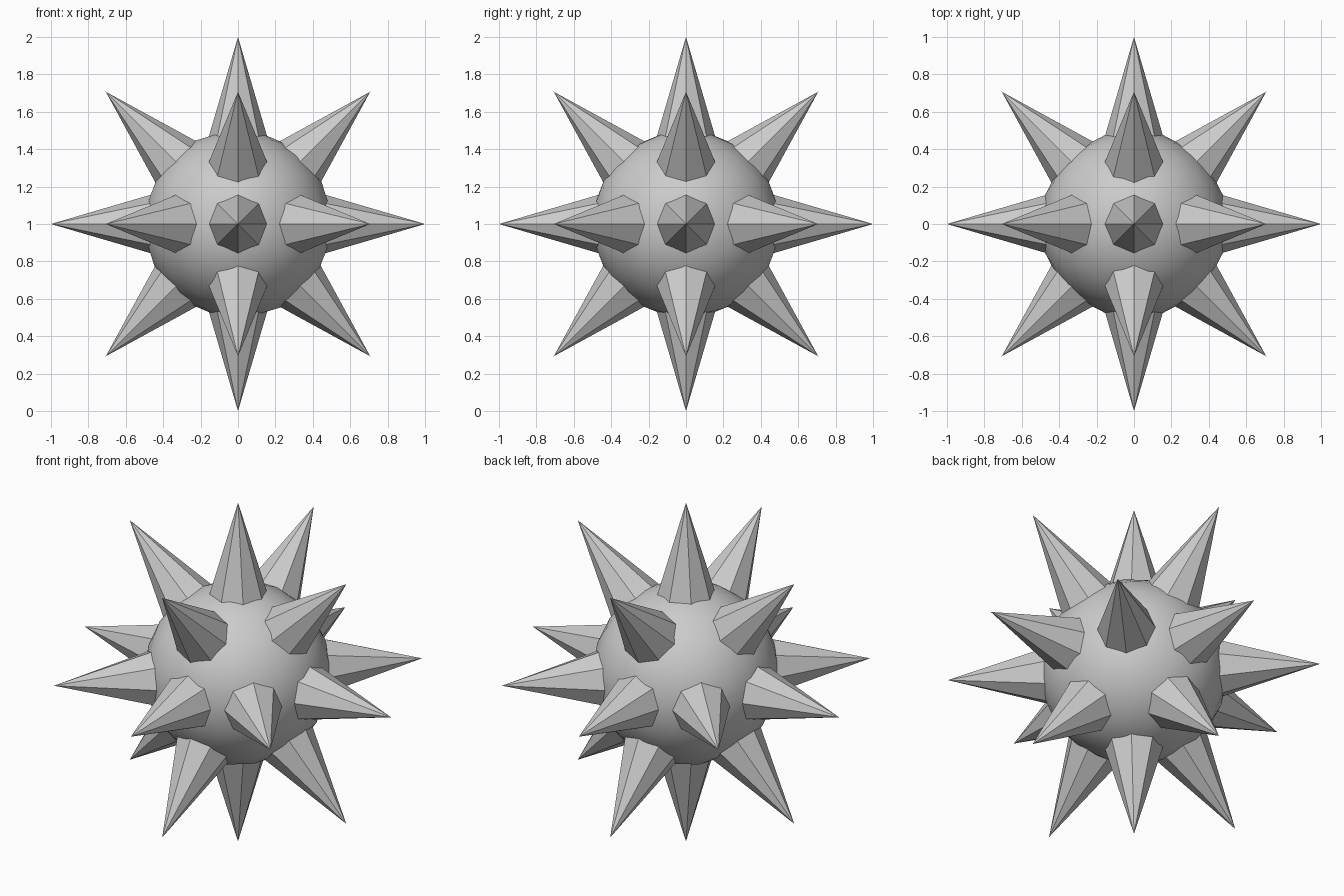
import bpy, math
from itertools import product
from mathutils import Vector, Matrix

if "Cube" in bpy.data.objects:
    bpy.data.objects.remove(bpy.data.objects["Cube"])

CENTRE = Vector((0, 0, 1))
BALL_R, TIP_R, BASE_AT, BASE_R = 0.5, 1.0, 0.42, 0.17

# smooth round core
bpy.ops.mesh.primitive_ico_sphere_add(subdivisions=3, radius=BALL_R, location=CENTRE)
ball = bpy.context.object
ball.name = "ball"
bpy.ops.object.shade_smooth()


def spike(direction, name):
    """Eight-sided flat-shaded spike pointing out of the ball."""
    d = Vector(direction).normalized()
    # build a frame so that one corner line stays on the mirror planes
    side = Vector((0, 0, 1)) if abs(d.z) < 0.01 else Vector((0, 1, 0)) if abs(d.y) < 0.01 else Vector((1, 0, 0))
    rot = Matrix((side, d.cross(side), d)).transposed().to_4x4()
    depth = TIP_R - BASE_AT
    bpy.ops.mesh.primitive_cone_add(vertices=8, radius1=BASE_R, radius2=0, depth=depth)
    ob = bpy.context.object
    ob.name = name
    ob.matrix_world = Matrix.Translation(CENTRE + d * (BASE_AT + depth / 2)) @ rot


# six spikes on the axes, twelve on the diagonals between them
count = 0
for d in product((-1, 0, 1), repeat=3):
    if sum(map(abs, d)) in (1, 2):
        count += 1
        spike(d, f"spike_{count}")
